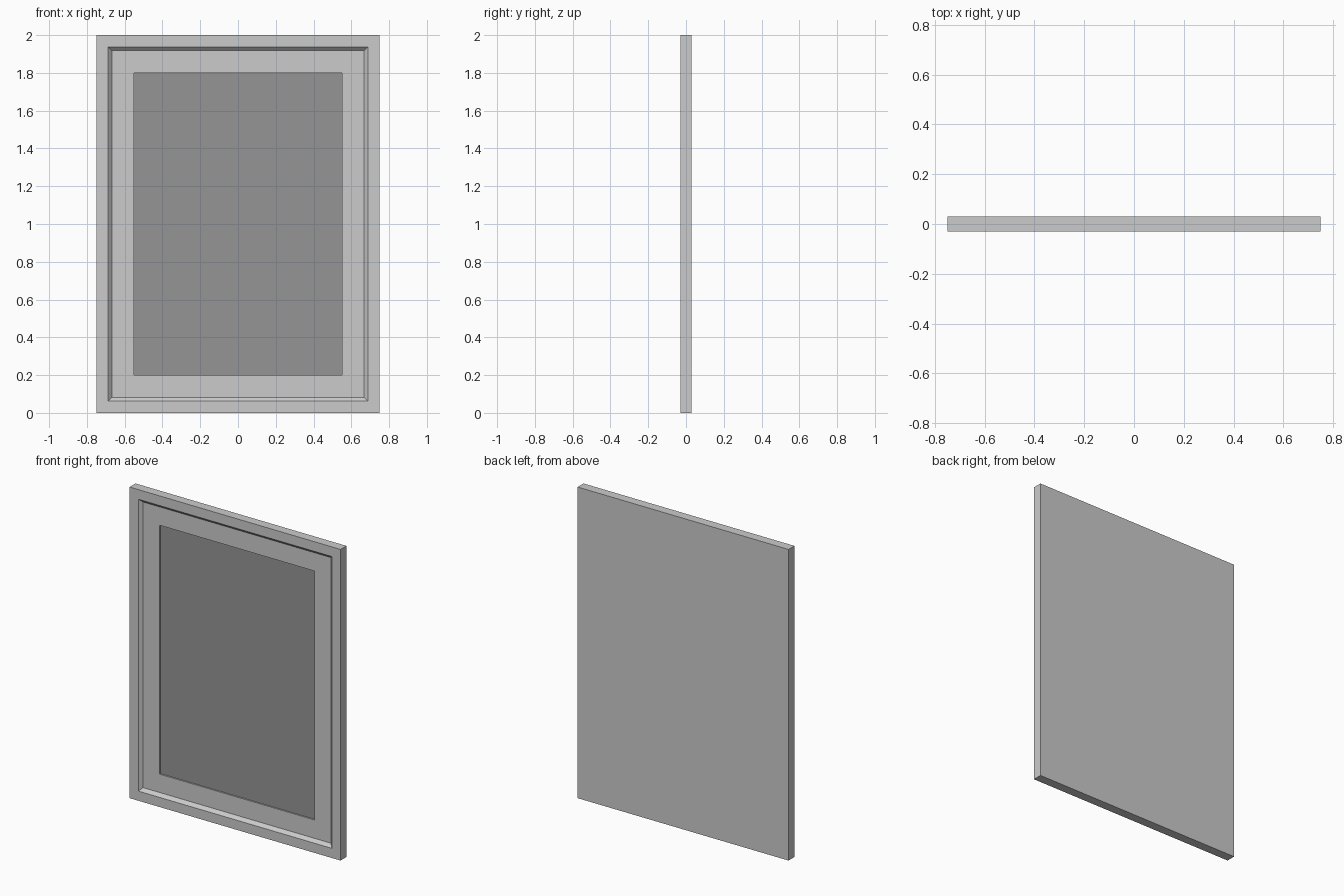
import bpy, bmesh

if "Cube" in bpy.data.objects:
    bpy.data.objects.remove(bpy.data.objects["Cube"])

W, H, T = 0.75, 1.0, 0.03   # half width, half height, half thickness


def finish(name, bm, color=None):
    bmesh.ops.recalc_face_normals(bm, faces=bm.faces)
    me = bpy.data.meshes.new(name)
    bm.to_mesh(me)
    bm.free()
    ob = bpy.data.objects.new(name, me)
    bpy.context.collection.objects.link(ob)
    if color:
        mat = bpy.data.materials.new(name)
        mat.diffuse_color = color
        mat.use_nodes = True
        mat.node_tree.nodes["Principled BSDF"].inputs["Base Color"].default_value = mat.diffuse_color
        me.materials.append(mat)
    return ob


def rect_loop(bm, inset, y):
    """Rectangle of the panel outline, shrunk by inset, at depth y."""
    w, h = W - inset, H - inset
    return [bm.verts.new((sx * w, y, H + sz * h))
            for sx, sz in ((-1, -1), (1, -1), (1, 1), (-1, 1))]


def stepped_panel(name, profile, cap_start=True, cap_end=True, color=None):
    """Mitred rectangle rings following (inset, y) profile points."""
    bm = bmesh.new()
    loops = [rect_loop(bm, i, y) for i, y in profile]
    for a, b in zip(loops, loops[1:]):
        for k in range(4):
            n = (k + 1) % 4
            bm.faces.new((a[k], a[n], b[n], b[k]))
    if cap_start:
        bm.faces.new(loops[0])
    if cap_end:
        bm.faces.new(loops[-1])
    return finish(name, bm, color)


# Backboard with flat border, sloped step, recessed mount and picture rebate
stepped_panel("frame", [(0, T), (0, -T), (0.062, -T), (0.082, -0.01),
                        (0.2, -0.01), (0.2, 0.002)])

# Dark picture panel set in the rebate
stepped_panel("picture_panel", [(0.2, 0.001), (0.2, -0.001)],
              color=(0.3, 0.3, 0.3, 1))
